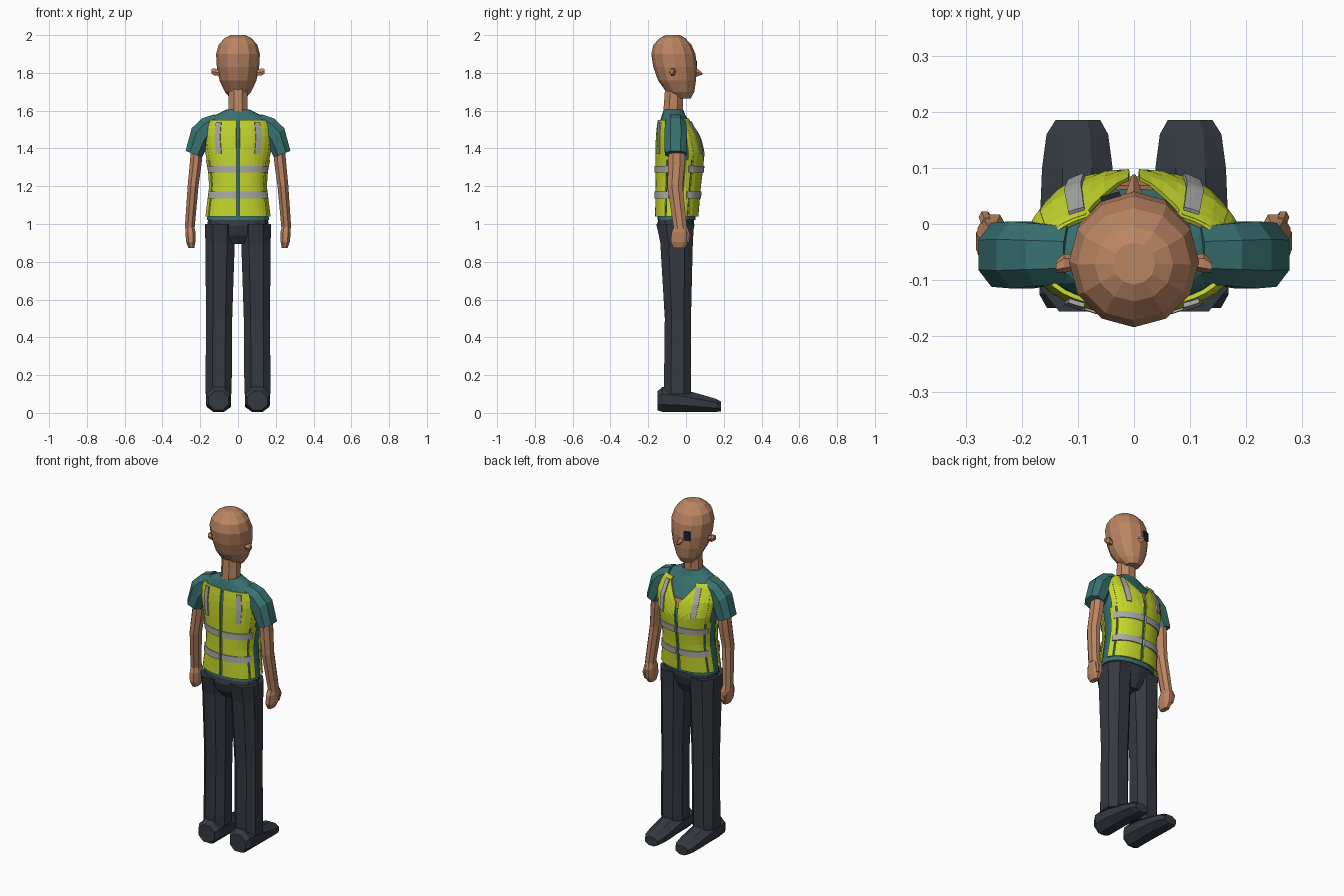
import bpy, bmesh, math
from mathutils import Vector

if "Cube" in bpy.data.objects:
    bpy.data.objects.remove(bpy.data.objects["Cube"])


def material(name, rgb):
    m = bpy.data.materials.new(name)
    m.diffuse_color = (*rgb, 1)
    m.use_nodes = True
    m.node_tree.nodes["Principled BSDF"].inputs["Base Color"].default_value = m.diffuse_color
    return m


SKIN = material("skin", (0.50, 0.235, 0.125))
TEAL = material("teal_cloth", (0.04, 0.165, 0.165))
LIME = material("lime_vest", (0.56, 0.68, 0.025))
GREY = material("reflective_grey", (0.40, 0.40, 0.38))
DARK = material("dark_trousers", (0.034, 0.041, 0.052))
BLACK = material("eye_dark", (0.015, 0.018, 0.03))


def finish(name, bm, mat, mirror=False, thick=0):
    bmesh.ops.recalc_face_normals(bm, faces=bm.faces)
    me = bpy.data.meshes.new(name)
    bm.to_mesh(me)
    bm.free()
    me.materials.append(mat)
    ob = bpy.data.objects.new(name, me)
    bpy.context.collection.objects.link(ob)
    if thick:
        s = ob.modifiers.new("thickness", 'SOLIDIFY')
        s.thickness, s.offset = thick, 0
    if mirror:
        mm = ob.modifiers.new("mirror", 'MIRROR')
        mm.use_axis[0] = True
        mm.use_mirror_merge = False
    return ob


def spow(v, e):
    return math.copysign(abs(v) ** e, v) if abs(v) > 1e-6 else 0.0


def loft(name, rings, mat, n=8, p=2.0, phase=0.0, mirror=False):
    """Skin capped rings given as (centre, u half axis, v half axis)."""
    bm = bmesh.new()
    loops = []
    for c, u, v in rings:
        c, u, v = Vector(c), Vector(u), Vector(v)
        loop = []
        for i in range(n):
            a = 2 * math.pi * i / n + phase
            loop.append(bm.verts.new(c + u * spow(math.cos(a), 2 / p) + v * spow(math.sin(a), 2 / p)))
        loops.append(loop)
    for a, b in zip(loops, loops[1:]):
        for i in range(n):
            j = (i + 1) % n
            bm.faces.new((a[i], a[j], b[j], b[i]))
    bm.faces.new(loops[0])
    bm.faces.new(loops[-1])
    return finish(name, bm, mat, mirror)


def flat(z, x, y, rx, ry):
    return ((x, y, z), (rx, 0, 0), (0, ry, 0))


def profile_ring(z, yb, yf, w):
    return flat(z, 0, (yb + yf) / 2, w, (yf - yb) / 2)


def box(name, loc, size, mat, rot=0, mirror=False):
    bm = bmesh.new()
    bmesh.ops.create_cube(bm, size=1)
    for v in bm.verts:
        v.co = Vector(v.co[i] * size[i] for i in range(3))
    ob = finish(name, bm, mat, mirror)
    ob.location, ob.rotation_euler.z = loc, rot
    return ob


# Torso: height, back y, front y, half width
TORSO = [(1.02, -.150, .050, .165), (1.20, -.147, .065, .142), (1.28, -.147, .075, .148),
         (1.38, -.148, .085, .168), (1.46, -.146, .065, .180), (1.54, -.138, .020, .168),
         (1.575, -.128, -.003, .125), (1.605, -.118, -.015, .062)]
POWER = 2.2
loft("shirt_body", [profile_ring(*r) for r in TORSO], TEAL, n=20, p=POWER)


def torso_at(z):
    for a, b in zip(TORSO, TORSO[1:]):
        if z <= b[0]:
            k = (z - a[0]) / (b[0] - a[0])
            return [a[i] + (b[i] - a[i]) * k for i in (1, 2, 3)]
    return TORSO[-1][1:]


def patch(name, side, t0, t1, z0, top, mat, off, rows=12, cols=7):
    """Mirrored plate that follows the torso; t is a fraction of its half width."""
    bm = bmesh.new()
    grid = []
    for j in range(cols + 1):
        t = t0 + (t1 - t0) * j / cols
        z1 = top(t) if callable(top) else top
        col = []
        for i in range(rows + 1):
            z = z0 + (z1 - z0) * i / rows
            yb, yf, w = torso_at(z)
            y = (yb + yf) / 2 + side * ((yf - yb) / 2 + off) * (1 - t ** POWER) ** (1 / POWER)
            col.append(bm.verts.new((t * (w + off), y, z)))
        grid.append(col)
    for a, b in zip(grid, grid[1:]):
        for i in range(rows):
            bm.faces.new((a[i], b[i], b[i + 1], a[i + 1]))
    return finish(name, bm, mat, mirror=True, thick=0.008)


# Vest panels and reflective bands on both faces of the torso
def neckline(t):
    return min(1.55, 1.43 + 0.24 * t)


for side, label in ((1, "chest"), (-1, "back")):
    top = neckline if side > 0 else 1.55
    patch(label + "_vest_panel", side, .05, .87, 1.04, top, LIME, .010)
    patch(label + "_vest_upper_edge", side, .87, .955, 1.34, 1.54, LIME, .010, cols=2)
    patch(label + "_vest_side_strip", side, .90, .98, 1.04, 1.34, LIME, .010, cols=3)
    for k, z in enumerate((1.135, 1.272)):
        patch(f"{label}_waist_band_{k + 1}", side, .05, .94, z, z + .036, GREY, .016, rows=2, cols=10)
    patch(label + "_shoulder_band", side, .48, .63, 1.37, 1.54, GREY, .016, cols=2)
patch("chest_skin_notch", 1, 0, .18, 1.41, 1.465, SKIN, .003, rows=4, cols=3)
# Vest straps carried over the chest to the shoulders
patch("vest_strap", 1, .46, .90, 1.50, 1.555, LIME, .009, rows=5)


# Sleeves: rings turn from the shoulder to the hem
def sleeve_ring(x, z, a, ru, rv):
    return ((x, -.055, z), (ru * math.cos(a), 0, ru * math.sin(a)), (0, rv, 0))


loft("sleeve", [sleeve_ring(.115, 1.535, 1.35, .050, .055),
                sleeve_ring(.165, 1.505, 1.10, .064, .060),
                sleeve_ring(.200, 1.465, .75, .066, .064),
                sleeve_ring(.234, 1.370, .37, .050, .061)],
     TEAL, n=8, p=2.3, phase=math.pi / 8, mirror=True)

# Arms, hands and thumbs
loft("arm", [flat(1.42, .215, -.048, .034, .048), flat(1.32, .224, -.050, .034, .048),
             flat(1.20, .238, -.058, .031, .044), flat(.975, .256, -.030, .028, .038)],
     SKIN, n=8, phase=math.pi / 8, mirror=True)
loft("hand", [flat(1.00, .256, -.030, .023, .030), flat(.955, .252, -.030, .029, .050),
              flat(.905, .250, -.034, .026, .050), flat(.872, .247, -.036, .016, .032)],
     SKIN, n=8, p=2.4, phase=math.pi / 8, mirror=True)
loft("thumb", [flat(.975, .262, .000, .010, .012), flat(.94, .266, .012, .011, .012),
               flat(.90, .260, .008, .008, .010)], SKIN, n=6, mirror=True)

# Trousers
loft("hips", [flat(1.04, 0, -.050, .155, .092), flat(.99, 0, -.056, .165, .100),
              flat(.94, 0, -.055, .105, .088), flat(.895, 0, -.050, .060, .060)],
     DARK, n=12, p=2.4)
loft("trouser_leg", [flat(1.00, .094, -.057, .087, .106), flat(.90, .095, -.050, .083, .092),
                     flat(.50, .100, -.043, .074, .074), flat(.10, .103, -.045, .074, .077)],
     DARK, n=8, p=2.4, phase=math.pi / 8, mirror=True)


# Shoes: rings run from heel to toe
def shoe_ring(y, x, rx, zlo, zhi):
    return ((x, y, (zlo + zhi) / 2), (rx * 1.08, 0, 0), (0, 0, (zhi - zlo) * .54))


loft("shoe", [shoe_ring(-.150, .103, .052, .014, .115), shoe_ring(-.125, .103, .066, .005, .138),
              shoe_ring(-.02, .103, .066, .005, .125), shoe_ring(.10, .101, .063, .005, .092),
              shoe_ring(.16, .101, .055, .005, .074), shoe_ring(.185, .100, .040, .008, .060)],
     DARK, n=8, phase=math.pi / 8, mirror=True)

# Head: height, back y, front y, half width
HEAD = [(1.665, -.045, .025, .040), (1.70, -.105, .044, .070), (1.76, -.148, .053, .098),
        (1.83, -.173, .058, .112), (1.90, -.184, .050, .116), (1.95, -.172, .028, .102),
        (1.985, -.138, -.005, .070), (2.0, -.108, -.033, .038)]
loft("head", [profile_ring(*r) for r in HEAD], SKIN, n=12)
loft("neck", [flat(1.57, 0, -.070, .056, .056), flat(1.73, 0, -.062, .052, .052)],
     SKIN, n=8, phase=math.pi / 8)

# Face details
loft("nose", [((0, .040, 1.808), (.020, 0, 0), (0, 0, .032)),
              ((0, .088, 1.795), (.003, 0, 0), (0, 0, .004))], SKIN, n=4, phase=math.pi / 2)
loft("ear", [((.095, -.068, 1.800), (0, .012, 0), (0, 0, .014)),
             ((.125, -.070, 1.805), (0, .017, 0), (0, 0, .022)),
             ((.139, -.076, 1.808), (0, .010, 0), (0, 0, .015))], SKIN, n=6, mirror=True)
box("eye", (-.042, .049, 1.840), (.036, .009, .052), BLACK, rot=.28)
